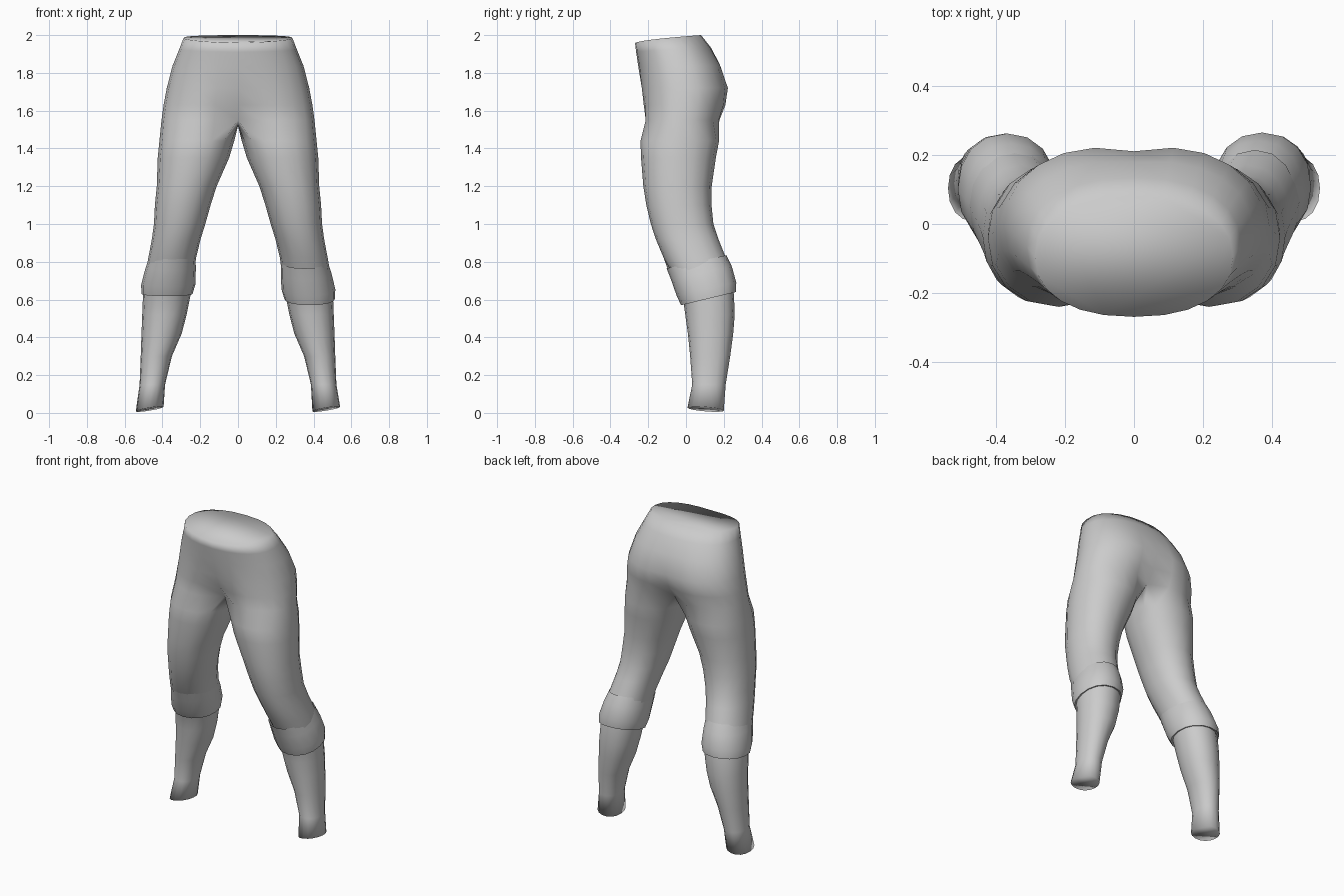
import bpy, bmesh, math

if "Cube" in bpy.data.objects:
    bpy.data.objects.remove(bpy.data.objects["Cube"])

cloth = bpy.data.materials.new("grey cloth")
cloth.diffuse_color = (0.6, 0.6, 0.6, 1)
cloth.use_nodes = True
cloth.node_tree.nodes["Principled BSDF"].inputs["Base Color"].default_value = cloth.diffuse_color

# Pelvis sections: front z, back z, half width, front y, back y, front dip, back dip
PELVIS = [
    (1.957, 2.00, 0.288, -0.270, 0.080, 0.00, 0.00),
    (1.910, 1.93, 0.312, -0.264, 0.135, 0.00, 0.00),
    (1.830, 1.84, 0.347, -0.252, 0.190, 0.00, 0.05),
    (1.720, 1.72, 0.377, -0.246, 0.235, 0.08, 0.10),
    (1.630, 1.63, 0.394, -0.243, 0.226, 0.22, 0.20),
    (1.550, 1.55, 0.405, -0.240, 0.200, 0.42, 0.38),
]
# Leg sections: z, inner x, outer x, front y, back y
LEG = [
    (1.44, 0.020, 0.416, -0.241, 0.175),
    (1.35, 0.047, 0.425, -0.238, 0.158),
    (1.20, 0.113, 0.430, -0.226, 0.136),
    (1.10, 0.145, 0.440, -0.210, 0.135),
    (1.00, 0.173, 0.445, -0.186, 0.145),
    (0.92, 0.198, 0.456, -0.160, 0.172),
    (0.82, 0.222, 0.475, -0.118, 0.212),
    (0.72, 0.235, 0.492, -0.062, 0.243),
    (0.62, 0.252, 0.503, -0.018, 0.254),
    (0.52, 0.272, 0.507, -0.004, 0.258),
    (0.42, 0.298, 0.511, 0.010, 0.250),
    (0.30, 0.350, 0.515, 0.022, 0.234),
    (0.15, 0.386, 0.521, 0.033, 0.210),
    (0.02, 0.394, 0.541, 0.008, 0.200),
]


def squash(v, e):
    return math.copysign(abs(v) ** e, v)


def leg_at(z):
    """Leg section at height z, blended between the listed ones."""
    for a, b in zip(LEG, LEG[1:]):
        if a[0] >= z >= b[0]:
            t = (a[0] - z) / (a[0] - b[0])
            return [p + (q - p) * t for p, q in zip(a, b)]
    return LEG[-1]


def leg_ring(bm, side, section, grow=0.0, tilt_x=0.0, tilt_y=0.0):
    """16 points; 0 is front inner, 6 is outer, 14 is inner."""
    z, xi, xo, yf, yb = section
    ring = []
    for i in range(16):
        a = math.radians((i - 6) * 22.5)
        c, s = squash(math.cos(a), 0.93), squash(math.sin(a), 0.93)
        x = (xi + xo) / 2 + ((xo - xi) / 2 + grow) * c
        y = (yf + yb) / 2 + ((yb - yf) / 2 + grow) * s
        ring.append(bm.verts.new((side * x, y, z + tilt_x * c + tilt_y * s)))
    return ring


def bridge(bm, a, b):
    n = len(a)
    for i in range(n):
        j = (i + 1) % n
        bm.faces.new((a[i], a[j], b[j], b[i]))


def finish(bm, name):
    bmesh.ops.recalc_face_normals(bm, faces=bm.faces)
    mesh = bpy.data.meshes.new(name)
    bm.to_mesh(mesh)
    bm.free()
    mesh.shade_smooth()
    mesh.materials.append(cloth)
    obj = bpy.data.objects.new(name, mesh)
    bpy.context.collection.objects.link(obj)
    return obj


# Trousers: pelvis loft that splits into two legs
bm = bmesh.new()
rings = []
for zf, zb, w, yf, yb, df, db in PELVIS:
    ring = []
    for j in range(24):
        t = math.radians(-90 + 15 * j)
        c, s = squash(math.cos(t), 0.88), squash(math.sin(t), 0.88)
        x = w * c
        dip = (df if s < 0 else db) * math.exp(-(x / 0.1) ** 2)
        y = (yf + yb) / 2 + (yb - yf) / 2 * s
        z = zf + (zb - zf) * ((s + 1) / 2) ** 0.6
        ring.append(bm.verts.new((x, y * (1 - dip), z)))
    rings.append(ring)
for a, b in zip(rings, rings[1:]):
    bridge(bm, a, b)
bm.faces.new(rings[0])  # closed waist

# Crotch seam shared by both legs
seam = [bm.verts.new((0, y, z)) for y, z in ((0.07, 1.528), (0.0, 1.518), (-0.07, 1.525))]
for side in (1, -1):
    prev = [rings[-1][(side * j) % 24] for j in range(13)] + seam
    for k, section in enumerate(LEG):
        last = k == len(LEG) - 1
        ring = leg_ring(bm, side, section, 0, 0.012 * side if last else 0, -0.008 if last else 0)
        bridge(bm, prev, ring)
        prev = ring
    bm.faces.new(prev)  # closed ankle
finish(bm, "trousers")

# Rolled cuffs below the knees: (height, growth) down the outside, then tucked in
for name, side, drop, tilt in (("right_cuff", 1, 0.0, 0.035), ("left_cuff", -1, 0.025, 0.012)):
    bm = bmesh.new()
    prev = None
    for z, grow in ((0.80, -0.004), (0.74, 0.006), (0.655, 0.016), (0.605, 0.010), (0.61, -0.012)):
        ring = leg_ring(bm, side, leg_at(z + drop), grow, 0.0, tilt)
        if prev:
            bridge(bm, prev, ring)
        prev = ring
    obj = finish(bm, name)
    obj.data.set_sharp_from_angle(angle=math.radians(50))
